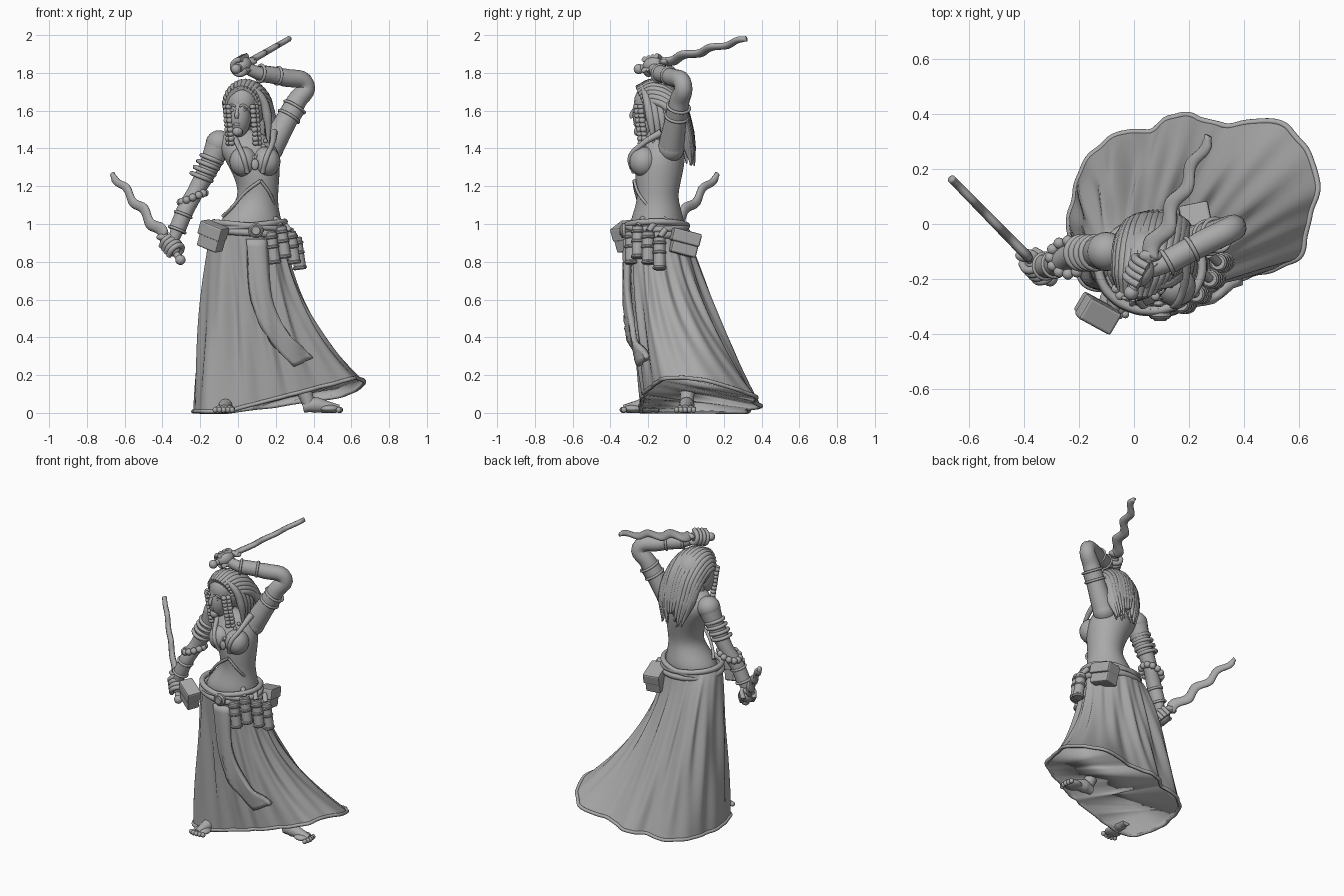
import bpy, bmesh, math, random
from math import sin, cos, pi, tau
from mathutils import Vector as V
from mathutils.bvhtree import BVHTree

random.seed(4)
if "Cube" in bpy.data.objects:
    bpy.data.objects.remove(bpy.data.objects["Cube"])

grey = bpy.data.materials.new("plain grey")
grey.use_nodes = True
colour = (0.4, 0.4, 0.4, 1)
grey.diffuse_color = colour
grey.node_tree.nodes["Principled BSDF"].inputs["Base Color"].default_value = colour


def add_mesh(name, mesh, smooth=True):
    mesh.materials.clear()
    mesh.materials.append(grey)
    for face in mesh.polygons:
        face.use_smooth = smooth
        face.material_index = 0
    obj = bpy.data.objects.new(name, mesh)
    bpy.context.collection.objects.link(obj)
    return obj


def from_bmesh(name, bm, smooth=True):
    bmesh.ops.recalc_face_normals(bm, faces=bm.faces)
    mesh = bpy.data.meshes.new(name)
    bm.to_mesh(mesh)
    bm.free()
    return add_mesh(name, mesh, smooth)


def loft(name, rings, closed=True, caps=True, subdivide=0, thick=0):
    bm = bmesh.new()
    rows = [[bm.verts.new(p) for p in ring] for ring in rings]
    n = len(rows[0])
    for a, b in zip(rows, rows[1:]):
        for i in range(n if closed else n - 1):
            j = (i + 1) % n
            bm.faces.new((a[i], a[j], b[j], b[i]))
    if caps and closed:
        bm.faces.new(rows[0])
        bm.faces.new(rows[-1])
    obj = from_bmesh(name, bm)
    if thick:
        mod = obj.modifiers.new("thickness", "SOLIDIFY")
        mod.thickness, mod.offset = thick, 0
    if subdivide:
        obj.modifiers.new("smooth", "SUBSURF").levels = subdivide
    return obj


def tube(name, points, radii, cyclic=False, sides=4):
    curve = bpy.data.curves.new(name, "CURVE")
    curve.dimensions = "3D"
    curve.bevel_depth, curve.bevel_resolution = 1, sides
    curve.resolution_u, curve.use_fill_caps = 6, True
    spline = curve.splines.new("BEZIER")
    spline.bezier_points.add(len(points) - 1)
    spline.use_cyclic_u = cyclic
    if not isinstance(radii, (list, tuple)):
        radii = [radii] * len(points)
    for bp, p, r in zip(spline.bezier_points, points, radii):
        bp.co, bp.radius = p, r
        bp.handle_left_type = bp.handle_right_type = "AUTO"
    temp = bpy.data.objects.new(name, curve)
    bpy.context.collection.objects.link(temp)
    dg = bpy.context.evaluated_depsgraph_get()
    mesh = bpy.data.meshes.new_from_object(temp.evaluated_get(dg))
    bpy.data.objects.remove(temp)
    return add_mesh(name, mesh)


def ball(name, loc, size, axis=None, segs=20):
    bm = bmesh.new()
    bmesh.ops.create_uvsphere(bm, u_segments=segs, v_segments=segs // 2 + 2, radius=1)
    obj = from_bmesh(name, bm)
    obj.location = loc
    obj.scale = size if isinstance(size, tuple) else (size,) * 3
    if axis:
        obj.rotation_euler = V(axis).to_track_quat("Z", "Y").to_euler()


def rod(name, a, b, r):
    a, b = V(a), V(b)
    bm = bmesh.new()
    bmesh.ops.create_cone(bm, cap_ends=True, segments=20, radius1=r, radius2=r, depth=(b - a).length)
    obj = from_bmesh(name, bm, False)
    obj.location = (a + b) / 2
    obj.rotation_euler = (b - a).to_track_quat("Z", "Y").to_euler()
    obj.modifiers.new("edge", "BEVEL").width = r * 0.2


def box(name, loc, size, turn):
    bm = bmesh.new()
    bmesh.ops.create_cube(bm, size=1)
    bmesh.ops.scale(bm, vec=size, verts=bm.verts)
    obj = from_bmesh(name, bm, False)
    obj.location, obj.rotation_euler = loc, turn
    mod = obj.modifiers.new("edge", "BEVEL")
    mod.width, mod.segments = 0.01, 2


def oval(cx, cy, z, rx, ry, n=24):
    return [V((cx + rx * cos(tau * i / n), cy + ry * sin(tau * i / n), z)) for i in range(n)]


def spline_at(pts, u):
    k = int(u)
    t = u - k
    a, b, c, d = (pts[(k + j) % len(pts)] for j in (-1, 0, 1, 2))
    return b + (c - a) * t / 2 + (a - b * 2.5 + c * 2 - d / 2) * t ** 2 + (b * 3 - a - c * 3 + d) * t ** 3 / 2


# Skirt: lofted from the waist to a ruffled, sweeping hem
hem = [V((x, y, 0)) for x, y in (
    (-.23, .04), (-.2, .16), (-.14, .27), (-.03, .33), (.06, .34), (.18, .4), (.3, .36), (.5, .37), (.6, .31),
    (.67, .13), (.63, .02), (.61, -.11), (.53, -.15), (.35, -.21), (.2, -.23), (0, -.24), (-.15, -.23), (-.22, -.13))]
COLS, ROWS = 144, 26


def skirt_point(i, s):
    h = spline_at(hem, i * len(hem) / COLS)
    h.z = max(.008, .05 + .26 * (h.x - .1)) * (1 - .5 * min(1, max(0, h.y / .4)))
    a = math.atan2(h.y - .05, h.x - .2)
    w = V((.06 + .185 * cos(a), -.155 + .155 * sin(a), 1.01))
    f = s ** (.93 + 1.7 * h.x)
    fold = .03 * s * (1.15 - s) * (sin(13 * a + 3 * s) + .6 * sin(23 * a - 3 * s))
    return V((w.x + (h.x - w.x) * f + fold * cos(a), w.y + (h.y - w.y) * f + fold * sin(a), w.z + (h.z - w.z) * s))


skirt = loft("skirt", [[skirt_point(i, r / ROWS) for i in range(COLS)] for r in range(ROWS + 1)], caps=False)
hem_line = [skirt_point(i, 1) for i in range(COLS)]
tube("skirt_hem", hem_line[::2], .011, True, 2)

# Shallow hollow closing the skirt from below
hollow = V((.2, .06, .15))
loft("skirt_underside", [[p.lerp(hollow, k / 10) + V((0, 0, .05 * sin(pi * k / 10) * (1 + .3 * sin(i * tau / 18))))
                          for i, p in enumerate(hem_line)] for k in range(10)])

# Hanging sash lying on the skirt front
tree = BVHTree.FromPolygons([v.co for v in skirt.data.vertices], [p.vertices for p in skirt.data.polygons])
path = [V(p) for p in ((.08, 0, 1), (.095, 0, .92), (.125, 0, .6), (.22, 0, .4), (.345, 0, .27), (.4, 0, .2))]
rows = []
for k in range(19):
    c = spline_at(path, 1 + k / 6 * .999)
    row = []
    for j in range(-3, 4):
        p = c + V((j * .017, 0, j * .008 * k / 18))
        hit = tree.ray_cast(V((p.x, -1, p.z)), V((0, 1, 0)))[0]
        row.append(V((p.x, (hit.y if hit else -.25) - .012 - .02 * sin(pi * k / 18), p.z)))
    rows.append(row)
loft("hanging_sash", rows, closed=False, thick=.03)

# Torso, neck and chest
profile = ((.06, -.15, .92, .165, .135), (.063, -.153, 1, .175, .148), (.08, -.15, 1.06, .14, .13),
           (.1, -.15, 1.12, .112, .112), (.108, -.15, 1.17, .106, .11), (.1, -.145, 1.25, .12, .125),
           (.08, -.14, 1.33, .145, .135), (.05, -.12, 1.41, .16, .12), (.03, -.12, 1.47, .12, .085),
           (.02, -.15, 1.51, .05, .05))
loft("torso", [oval(*p) for p in profile], subdivide=1)
tube("neck", [(.025, -.13, 1.44), (.015, -.17, 1.56)], .048)
for x, out in ((.03, -1), (.15, 1)):
    ball("bust", (x, -.225, 1.33), (.075, .075, .08))
    tube("vest_edge", [(x - out * .02, -.275, 1.27), (x, -.295, 1.35), (x + out * .03, -.235, 1.42),
                       (x + out * .05 - .01, -.13, 1.485)], [.012, .014, .014, .02])
ball("navel", (.1, -.26, 1.09), (.009, .006, .013))
tube("top_lacing", [(.12, -.275, 1.23), (.04, -.265, 1.17), (-.03, -.235, 1.09), (-.08, -.18, 1.04)], .009)
tube("top_edge", [(.12, -.275, 1.23), (.17, -.25, 1.16), (.2, -.18, 1.08), (.22, -.1, 1.02)], .008)
for i in range(13):
    t = i / 6 - 1
    ball("necklace_bead", (.08 + .065 * t, -.27 + .07 * t * t, 1.35 + .09 * t * t), .012, segs=10)
ball("pendant", (.09, -.29, 1.315), (.02, .012, .03))

# Head and face, turned slightly to its right
ball("skull", (.02, -.175, 1.645), (.088, .1, .1))
ball("face", (.005, -.205, 1.575), (.066, .077, .115))
tube("nose", [(-.003, -.276, 1.61), (-.007, -.289, 1.575), (-.007, -.286, 1.56)], [.007, .012, .009])
ball("lips", (-.004, -.268, 1.528), (.02, .01, .008))
ball("chin", (-.002, -.252, 1.49), (.027, .024, .026))
for side in (-1, 1):
    ball("eye", (-.002 + side * .03, -.264, 1.602), (.016, .011, .008))
    tube("brow", [(-.003 + side * d, -.277 + d * .25, z) for d, z in ((.01, 1.622), (.03, 1.63), (.055, 1.615))], .006)

# Hair: overlapping locks swept back, with beaded braids by the face
ball("hair_mass", (.045, -.13, 1.63), (.11, .115, .12))
ball("hair_fall", (.075, -.055, 1.5), (.1, .065, .16), (0, -.2, 1))
for layer in (0, 1):
    for i in range(15):
        a = (i / 7 - 1) * 1.45
        s, c = sin(a), cos(a)
        end = random.uniform(-.05, .06)
        lift = .93 - .2 * layer
        tube("hair_lock", [(.02 + .08 * s, -.262 + .05 * (1 - c), 1.62 + .1 * c),
                           (.04 + .105 * s, -.17, 1.635 + .115 * c),
                           (.06 + .122 * s * lift, -.075 + .02 * c, 1.58 + .1 * c),
                           (.08 + .115 * s * lift, -.02 + .04 * c, 1.46 + .02 * c),
                           (.085 + .08 * s * lift, .02 + .03 * c - .02 * layer, 1.35 + end)],
             [.013, .02, .025, .026, .004], sides=2)
for k in range(5):
    y = -.2 + .03 * k
    tube("side_lock", [(.06, y - .03, 1.73), (.125, y - .01, 1.67), (.155, y + .01, 1.57), (.16 - .005 * k, y + .03, 1.42)],
         [.012, .022, .026, .006], sides=2)
for x, y in ((-.065, -.235), (-.05, -.26), (.095, -.24), (.078, -.262)):
    for k in range(9):
        ball("braid_bead", (x + .002 * k, y + .003 * k, 1.62 - .024 * k), (.018, .018, .014 + .003 * (k % 2)), segs=10)


# Arms and jewellery
def arm(name, points, radii):
    tube(name, points, radii, sides=6)
    ball(name + "_shoulder", points[0], radii[0] * 1.02)


def ring(name, p, axis, radius, r):
    bpy.ops.mesh.primitive_torus_add(location=p, rotation=V(axis).to_track_quat("Z", "Y").to_euler(),
                                     major_radius=radius, minor_radius=r, major_segments=28, minor_segments=8)
    obj = bpy.context.object
    obj.name = name
    obj.data.materials.append(grey)
    bpy.ops.object.shade_smooth()


def cuff(name, a, b, radius):
    tube(name, [a, b], radius, sides=6)
    for p in (a, b):
        ring(name + "_rim", p, V(b) - V(a), radius, .008)


arm("right_arm", [(-.1, -.1, 1.425), (-.15, -.105, 1.31), (-.225, -.115, 1.17), (-.285, -.145, 1.06), (-.34, -.155, .92)],
    [.07, .055, .044, .046, .03])
arm("left_arm", [(.17, -.08, 1.4), (.24, -.06, 1.52), (.31, -.035, 1.65), (.36, -.015, 1.735), (.25, -.07, 1.775),
                 (.12, -.14, 1.795), (.035, -.175, 1.83)], [.07, .06, .053, .047, .048, .036, .03])
for k in range(4):
    ring("upper_arm_band", (-.14 - .018 * k, -.105, 1.345 - .032 * k), (-.4, 0, -1), .056, .012)
for k in range(12):
    b = tau * k / 12
    ball("bracelet_bead", (-.24 + .064 * cos(b), -.122 + .06 * sin(b), 1.14 + .025 * cos(b)), .021, segs=12)
cuff("right_cuff", (-.29, -.147, 1.05), (-.322, -.153, .97), .045)
cuff("left_cuff", (.21, -.09, 1.785), (.12, -.14, 1.797), .045)
cuff("left_arm_band", (.27, -.05, 1.57), (.3, -.04, 1.62), .06)


# Wavy daggers, gripped by simple fists
def dagger(name, pommel, base, tip, flat):
    pommel, base, tip = V(pommel), V(base), V(tip)
    d = (tip - base).normalized()
    w = (V(flat) - d * d.dot(V(flat))).normalized()
    n = d.cross(w)
    rings = []
    for k in range(41):
        t = k / 40
        c = base.lerp(tip, t) + w * .016 * sin(t * 3 * tau) * (1 - .3 * t)
        h = (.038 - .018 * t) * (1 if k < 39 else .7)
        flat_side = .019 - .004 * t
        rings.append([c + w * h * cos(q) + n * flat_side * sin(q) for q in (tau * j / 10 for j in range(10))])
    loft(name + "_blade", rings)
    rod(name + "_grip", pommel, base, .018)
    ball(name + "_pommel", pommel, .027)
    ball(name + "_guard", base, (.042, .024, .02))
    hand = pommel.lerp(base, .55)
    ball(name + "_palm", hand, (.042, .042, .056), d)
    for k in range(4):
        c = hand + d * (k - 1.5) * .025
        tube(name + "_finger", [c + w * .048 * cos(q) + n * .04 * sin(q) for q in (-2.2, -1.1, 0, 1.1, 2.2)], .0145)


dagger("right_dagger", (-.305, -.2, .81), (-.39, -.115, .93), (-.665, .165, 1.265), (0, 0, 1))
dagger("left_dagger", (-.01, -.25, 1.82), (.06, -.115, 1.86), (.27, .32, 1.98), (0, 1, 0))

# Belts, buckle, pouches and bottles
for z, tilt, r in ((.99, -.1, .017), (.955, -.07, .02), (.99, .12, .016)):
    tube("belt", [(p.x, p.y, z + tilt * (p.x - .06)) for p in oval(.06, -.155, 0, .188, .16, 16)], r, True)
rod("buckle", (.095, -.315, .965), (.095, -.345, .965), .04)
rod("buckle_boss", (.095, -.34, .965), (.095, -.352, .965), .026)
box("front_pouch", (-.135, -.32, .93), (.125, .08, .13), (.1, .35, -.5))
box("front_pouch_flap", (-.13, -.328, .965), (.14, .09, .075), (.1, .35, -.5))
box("side_pouch", (.225, -.01, .895), (.1, .14, .12), (-.25, 0, .2))
box("side_pouch_flap", (.23, -.005, .93), (.11, .155, .07), (-.25, 0, .2))
for x, y, top in ((.17, -.29, .96), (.225, -.255, .99), (.275, -.2, .96), (.305, -.14, .93)):
    rod("bottle", (x, y, top), (x + .025, y, top - .17), .032)
    for k in (.02, .07, .15):
        rod("bottle_band", (x + k * .14, y, top - k), (x + k * .14 + .003, y, top - k - .022), .037)
    tube("bottle_strap", [(x, y, top), (x - .03, y + .03, top + .04)], .016)

# Ankles and bare feet
for name, heel, d in (("right", V((-.06, -.17, 0)), V((-.1, -1, 0))), ("left", V((.375, .005, 0)), V((1, -.06, 0)))):
    d.normalize()
    side = V((-d.y, d.x, 0))
    up = V((0, 0, 1))
    tube(name + "_ankle", [heel - d * .05 + up * .18, heel + up * .05], [.045, .035])
    tube(name + "_foot", [heel - d * .03 + up * .03, heel + d * .03 + up * .042, heel + d * .1 + up * .03,
                          heel + d * .16 + up * .022], [.028, .042, .032, .021])
    ball(name + "_sole", heel + d * .11 + up * .022, (.055, .055, .022))
    for k in range(5):
        toe = heel + d * (.17 - .006 * abs(k - 1.5)) + side * (k - 2) * .022
        ball(name + "_toe", toe + up * .016, (.015, .015, .016), segs=10)
